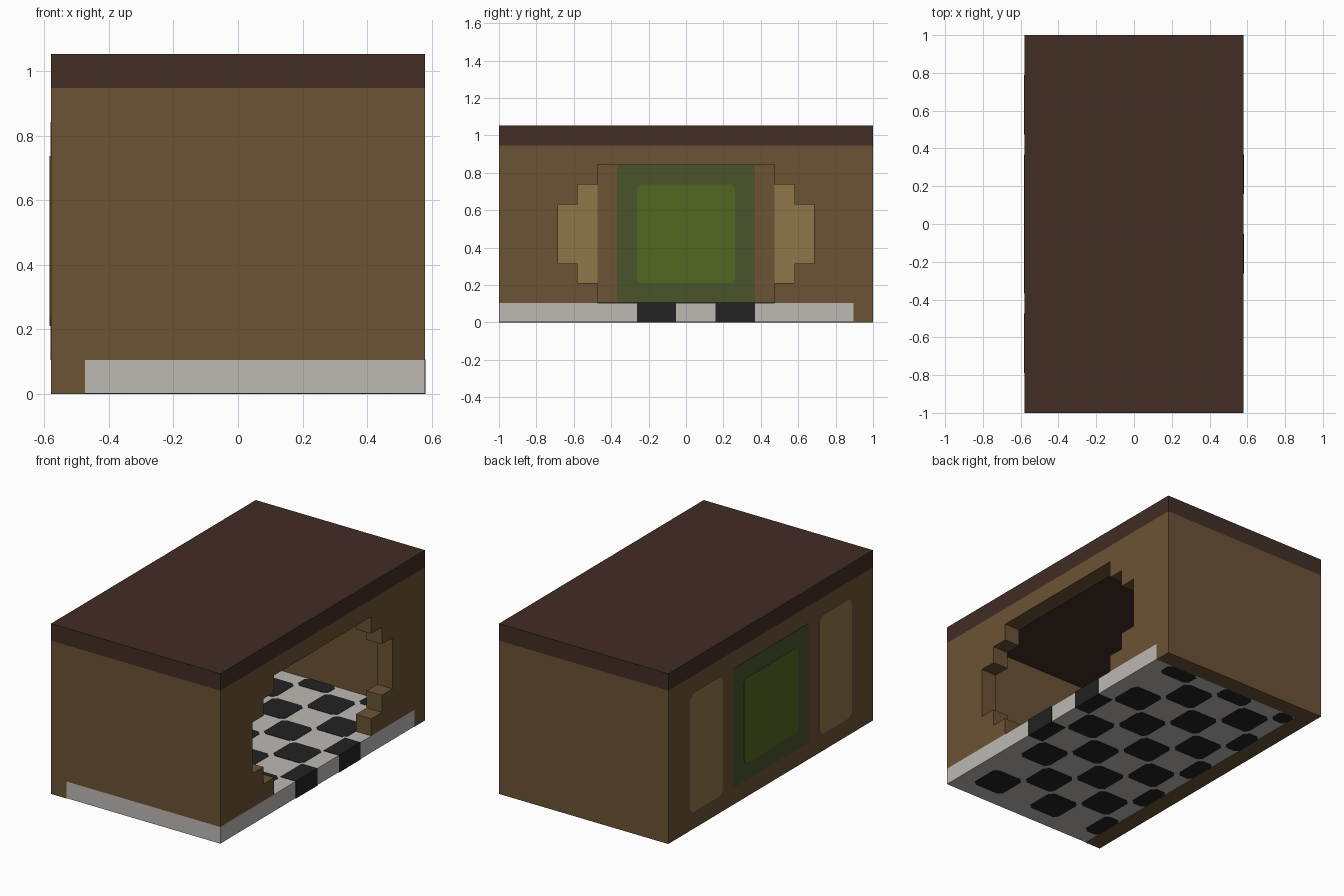
import bpy, bmesh

cube = bpy.data.objects.get("Cube")
if cube:
    bpy.data.objects.remove(cube, do_unlink=True)

U = 2 / 19       # one block of the building grid
E = 0.02         # how far inlays stand proud, in blocks


def material(name, *rgb):
    lin = [((c / 255 + 0.055) / 1.055) ** 2.4 for c in rgb] + [1]
    m = bpy.data.materials.new(name)
    m.use_nodes = True
    m.diffuse_color = lin
    m.node_tree.nodes["Principled BSDF"].inputs["Base Color"].default_value = lin
    return m


ROOF = material("dark brown", 66, 45, 36)
WALL = material("wood brown", 107, 83, 52)
TAN = material("tan", 143, 118, 73)
GREEN = material("moss green", 74, 83, 44)
LIME = material("leaf green", 82, 103, 33)
WHITE = material("stone white", 189, 185, 180)
BLACK = material("black", 34, 34, 34)


def add_prism(bm, outline, axis, lo, hi):
    """Extrude a flat outline along x (axis 0) or z (axis 2), in blocks."""
    def at(p, d):
        return (d * U, p[0] * U, p[1] * U) if axis == 0 else (p[0] * U, p[1] * U, d * U)
    ends = [[bm.verts.new(at(p, d)) for p in outline] for d in (lo, hi)]
    for end in ends:
        bm.faces.new(end)
    n = len(outline)
    for i in range(n):
        j = (i + 1) % n
        bm.faces.new((ends[0][i], ends[0][j], ends[1][j], ends[1][i]))


def finish(name, bm, mat):
    bmesh.ops.recalc_face_normals(bm, faces=bm.faces)
    mesh = bpy.data.meshes.new(name)
    bm.to_mesh(mesh)
    bm.free()
    mesh.materials.append(mat)
    ob = bpy.data.objects.new(name, mesh)
    bpy.context.collection.objects.link(ob)
    return ob


def rect(a0, a1, b0, b1, c=0):
    """Rectangle outline, with corners cut by c."""
    if not c:
        return [(a0, b0), (a1, b0), (a1, b1), (a0, b1)]
    return [(a0 + c, b0), (a1 - c, b0), (a1, b0 + c), (a1, b1 - c),
            (a1 - c, b1), (a0 + c, b1), (a0, b1 - c), (a0, b0 + c)]


def prism(name, outline, axis, lo, hi, mat):
    bm = bmesh.new()
    add_prism(bm, outline, axis, lo, hi)
    return finish(name, bm, mat)


# Roof, floor and the three plain walls
prism("roof", rect(-5.5, 5.5, -9.5, 9.5), 2, 9, 10, ROOF)
prism("floor", rect(-4.5, 5.5, -9.5, 8.5), 2, E, 1, WHITE)
prism("left_wall", rect(-5.5, -4.5, -9.5, 9.5), 2, 0, 9, WALL)
prism("back_wall", rect(-4.5, 5.5, 8.5, 9.5), 2, 0, 9, WALL)
prism("front_wall", rect(-4.5, 5.5, -9.5, -8.5), 2, 1, 9, WALL)

# Entrance wall: half of a stepped round opening, mirrored
half = [(0, 9), (8.5, 9), (8.5, 1), (4.5, 1), (4.5, 2), (5.5, 2), (5.5, 3),
        (6.5, 3), (6.5, 6), (5.5, 6), (5.5, 7), (4.5, 7), (4.5, 8), (0, 8)]
bm = bmesh.new()
add_prism(bm, half, 0, 4.5, 5.5)
seam = [f for f in bm.faces if all(abs(v.co.y) < 1e-5 for v in f.verts)]
bmesh.ops.delete(bm, geom=seam, context="FACES_ONLY")
entrance = finish("entrance_wall", bm, WALL)
mirror = entrance.modifiers.new("mirror", "MIRROR")
mirror.use_axis = (False, True, False)

# Panels on both faces of the left wall
for side, sign, face in (("outer", -1, -5.5), ("inner", 1, -4.5)):
    def panel(name, outline, depth, mat):
        lo, hi = sorted((face, face + sign * depth))
        prism(f"{side}_{name}", outline, 0, lo, hi, mat)
    panel("front_panel", rect(-7.5, -4.5, 1, 8, 0.25), E, TAN)
    panel("back_panel", rect(4.5, 7.5, 1, 8, 0.25), E, TAN)
    panel("window_frame", rect(-3.5, 3.5, 1, 8), E, GREEN)
    panel("window_pane", rect(-2.5, 2.5, 2, 7, 0.2), 2 * E, LIME)

# Checker tiles set through the floor, clipped at the walls
bm = bmesh.new()
for row in range(9):
    y = -8.5 + 2 * row
    for col in range(5):
        if (row + col) % 2 == 0:
            x = 2.5 - 2 * col
            tile = rect(max(x, -4.5), x + 2, y, min(y + 2, 8.5), 0.22)
            add_prism(bm, tile, 2, 0, 1 + E)
# Dark threshold blocks in the entrance
for y in (-2.5, 1.5):
    add_prism(bm, rect(4.5, 5.5 + E, y, y + 2), 2, 0, 1 + E)
finish("floor_tiles", bm, BLACK)
